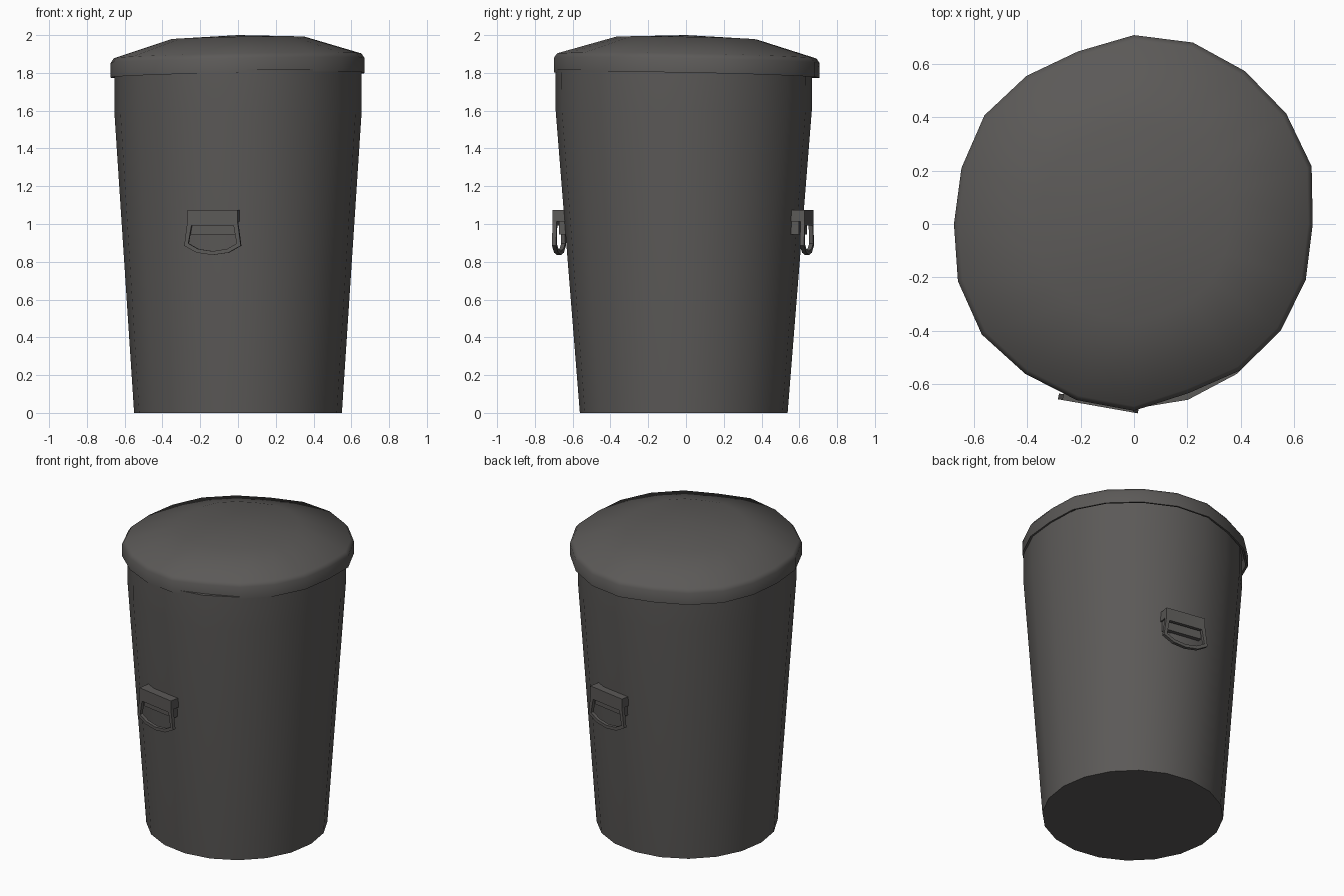
import bpy, bmesh, math
from mathutils import Matrix, Vector

if "Cube" in bpy.data.objects:
    bpy.data.objects.remove(bpy.data.objects["Cube"])

grey = bpy.data.materials.new("dark grey metal")
grey.diffuse_color = (0.105, 0.1, 0.096, 1)
grey.use_nodes = True
grey.node_tree.nodes["Principled BSDF"].inputs["Base Color"].default_value = grey.diffuse_color

N = 20


def finish(name, bm, angle=35):
    bmesh.ops.recalc_face_normals(bm, faces=bm.faces)
    me = bpy.data.meshes.new(name)
    bm.to_mesh(me)
    bm.free()
    ob = bpy.data.objects.new(name, me)
    bpy.context.collection.objects.link(ob)
    me.materials.append(grey)
    bpy.ops.object.select_all(action='DESELECT')
    ob.select_set(True)
    bpy.context.view_layer.objects.active = ob
    bpy.ops.object.shade_smooth_by_angle(angle=math.radians(angle))
    return ob


def loft(bm, rings, closed=False):
    """Skin consecutive point rings."""
    vs = [[bm.verts.new(p) for p in r] for r in rings]
    n = len(vs[0])
    pairs = list(zip(vs, vs[1:] + vs[:1])) if closed else list(zip(vs, vs[1:]))
    for a, b in pairs:
        for i in range(n):
            j = (i + 1) % n
            bm.faces.new((a[i], a[j], b[j], b[i]))
    return vs


def ang(i):
    return 2 * math.pi * i / N


# Tapered body
bm = bmesh.new()
profile = [(0.55, 0.55, 0), (0.655, 0.678, 1.6), (0.655, 0.68, 1.82)]
rings = [[(rx * math.cos(ang(i)), -0.012 + ry * math.sin(ang(i)), z)
          for i in range(N)] for rx, ry, z in profile]
vs = loft(bm, rings)
bm.faces.new(vs[0][::-1])
bm.faces.new(vs[-1])
finish("bin_body", bm)

# Slightly dented, tilted lid
radii = [.67, .70, .705, .708, .715, .708, .68, .686, .693, .68,
         .675, .694, .705, .694, .694, .70, .666, .678, .68, .677]
bm = bmesh.new()
profile = [(0.975, 1.86), (0.98, 1.79), (1.0, 1.788), (1.0, 1.865),
           (0.975, 1.89), (0.53, 1.984)]


def tilt(x, y, z):
    return (x, y, z + 0.02 * (x - y))


rings = [[tilt(s * r * math.cos(ang(i)), s * r * math.sin(ang(i)), z)
          for i, r in enumerate(radii)] for s, z in profile]
vs = loft(bm, rings)
top = bm.verts.new((0, 0, 2.0))
for i in range(N):
    bm.faces.new((vs[-1][i], vs[-1][(i + 1) % N], top))
finish("lid", bm, 50)


# Handles: local x along the wall, local -y outward
def box(bm, x0, x1, y0, y1, z0, z1):
    m = Matrix.Translation(((x0 + x1) / 2, (y0 + y1) / 2, (z0 + z1) / 2)) \
        @ Matrix.Diagonal((x1 - x0, y1 - y0, z1 - z0, 1))
    bmesh.ops.create_cube(bm, size=1, matrix=m)


outline = [(-0.135, 1.012), (-0.152, 0.885), (-0.085, 0.848), (0, 0.836),
           (0.085, 0.848), (0.152, 0.885), (0.135, 1.012)]
inner = [(-0.113, 0.992), (-0.13, 0.897), (-0.078, 0.868), (0, 0.856),
         (0.078, 0.868), (0.13, 0.897), (0.113, 0.992)]
for side, turn in (("front", 0), ("back", math.pi)):
    place = Matrix.Translation((0, -0.016, 0)) @ Matrix.Rotation(turn, 4, 'Z') \
        @ Matrix.Translation((-0.127, -0.62, 0)) \
        @ Matrix.Rotation(math.radians(-10), 4, 'Z')
    # bracket: hood plus thinner back plate
    bm = bmesh.new()
    box(bm, -0.135, 0.135, -0.048, 0.03, 1.012, 1.075)
    box(bm, -0.125, 0.125, -0.015, 0.03, 0.945, 1.012)
    finish(side + "_handle_bracket", bm).matrix_world = place
    # hanging D-shaped ring
    bm = bmesh.new()
    y0, y1 = -0.048, -0.026
    loft(bm, [[(x, y0, z) for x, z in outline], [(x, y0, z) for x, z in inner],
              [(x, y1, z) for x, z in inner], [(x, y1, z) for x, z in outline]],
         closed=True)
    finish(side + "_handle_ring", bm, 20).matrix_world = place
